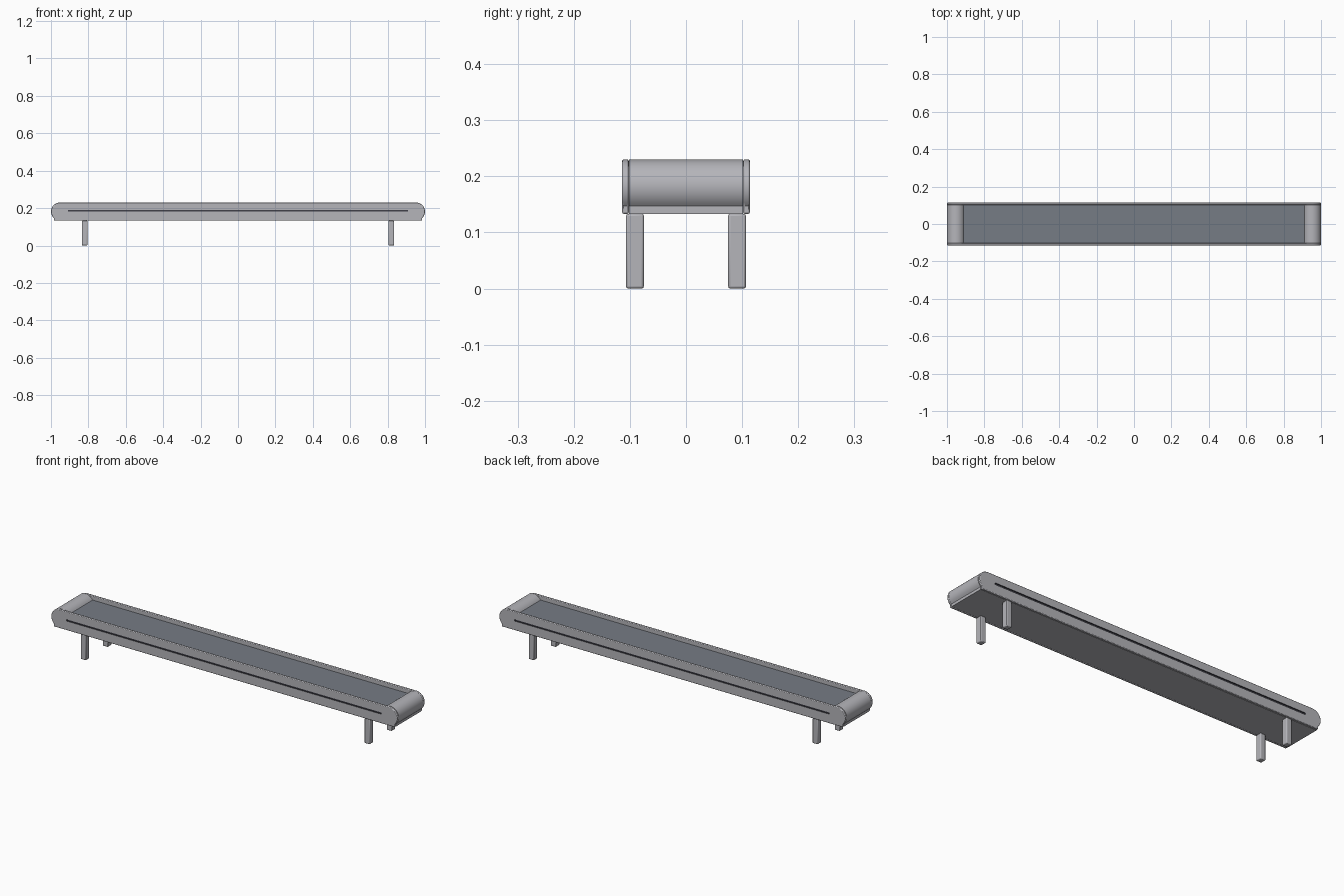
import bpy, bmesh, math

if "Cube" in bpy.data.objects:
    bpy.data.objects.remove(bpy.data.objects["Cube"])


def material(name, colour):
    m = bpy.data.materials.new(name)
    m.use_nodes = True
    m.diffuse_color = (*colour, 1)
    m.node_tree.nodes["Principled BSDF"].inputs["Base Color"].default_value = (*colour, 1)
    return m


METAL = material("light grey metal", (0.46, 0.46, 0.49))
BELT = material("slate belt", (0.18, 0.2, 0.235))
DARK = material("dark groove", (0.05, 0.05, 0.065))

R, CX, CZ = 0.048, 0.952, 0.182      # end radius and its centre
BOTTOM, TOP = 0.133, CZ + R
HALF_W, PANEL, BELT_Z = 0.114, 0.012, 0.207


def finish(ob, bevel=0):
    bpy.ops.object.select_all(action="DESELECT")
    bpy.context.view_layer.objects.active = ob
    ob.select_set(True)
    if bevel:
        mod = ob.modifiers.new("soft edges", "BEVEL")
        mod.width, mod.segments, mod.limit_method = bevel, 2, "ANGLE"
        mod.angle_limit = math.radians(50)
    bpy.ops.object.shade_smooth_by_angle(angle=math.radians(35))


def extrude(name, profile, y0, y1, mat):
    """Sweep an x-z outline from y0 to y1."""
    bm = bmesh.new()
    face = bm.faces.new([bm.verts.new((x, y0, z)) for x, z in profile])
    res = bmesh.ops.extrude_face_region(bm, geom=[face])
    verts = [v for v in res["geom"] if isinstance(v, bmesh.types.BMVert)]
    bmesh.ops.translate(bm, verts=verts, vec=(0, y1 - y0, 0))
    bmesh.ops.recalc_face_normals(bm, faces=bm.faces)
    mesh = bpy.data.meshes.new(name)
    bm.to_mesh(mesh)
    bm.free()
    ob = bpy.data.objects.new(name, mesh)
    bpy.context.collection.objects.link(ob)
    mesh.materials.append(mat)
    return ob


def box(name, lo, hi, mat):
    outline = [(lo[0], lo[2]), (hi[0], lo[2]), (hi[0], hi[2]), (lo[0], hi[2])]
    return extrude(name, outline, lo[1], hi[1], mat)


def arc(start, end, n):
    angles = [math.radians(start + (end - start) * i / n) for i in range(n + 1)]
    return [(CX + R * math.cos(a), CZ + R * math.sin(a)) for a in angles]


# Outlines: rounded ends above a small square foot
outer = arc(-47, 90, 14)
foot = (outer[0][0], BOTTOM)
right_half = [foot] + outer
side_outline = right_half + [(-x, z) for x, z in reversed(right_half)]

# The middle dips behind each end roller down to the belt
inner = math.degrees(math.asin((BELT_Z - CZ) / R))
mid_half = right_half + arc(90, 180 - inner, 7)[1:]
mid_outline = mid_half + [(-x, z) for x, z in reversed(mid_half)]
core = extrude("belt_bed_and_rollers", mid_outline, -HALF_W + PANEL, HALF_W - PANEL, METAL)
finish(core)

# Belt surface between the rollers
belt_x = mid_half[-1][0]
box("belt", (-belt_x, -HALF_W + PANEL, BELT_Z - 0.004),
    (belt_x, HALF_W - PANEL, BELT_Z + 0.001), BELT)

for side, s in (("front", -1), ("back", 1)):
    # Side panel with a long groove cut into its outer face
    y0, y1 = sorted((s * (HALF_W - PANEL), s * HALF_W))
    panel = extrude(side + "_side_panel", side_outline, y0, y1, METAL)
    finish(panel, 0.003)
    c0, c1 = sorted((s * (HALF_W - 0.005), s * (HALF_W + 0.01)))
    cutter = box(side + "_groove_cutter", (-0.91, c0, 0.181), (0.91, c1, 0.19), DARK)
    cutter.hide_render = True
    cut = panel.modifiers.new("groove", "BOOLEAN")
    cut.operation, cut.solver, cut.object = "DIFFERENCE", "EXACT", cutter
    cut.material_mode = "TRANSFER"
    bpy.context.view_layer.objects.active = panel
    for mod in list(panel.modifiers):
        bpy.ops.object.modifier_apply(modifier=mod.name)
    bpy.data.objects.remove(cutter)

    # Legs
    for end, e in (("right", -1), ("left", 1)):
        ly0, ly1 = sorted((s * 0.075, s * 0.107))
        leg = box(f"{side}_{end}_leg", (e * 0.82 - 0.015, ly0, 0),
                  (e * 0.82 + 0.015, ly1, BOTTOM), METAL)
        finish(leg, 0.004)
